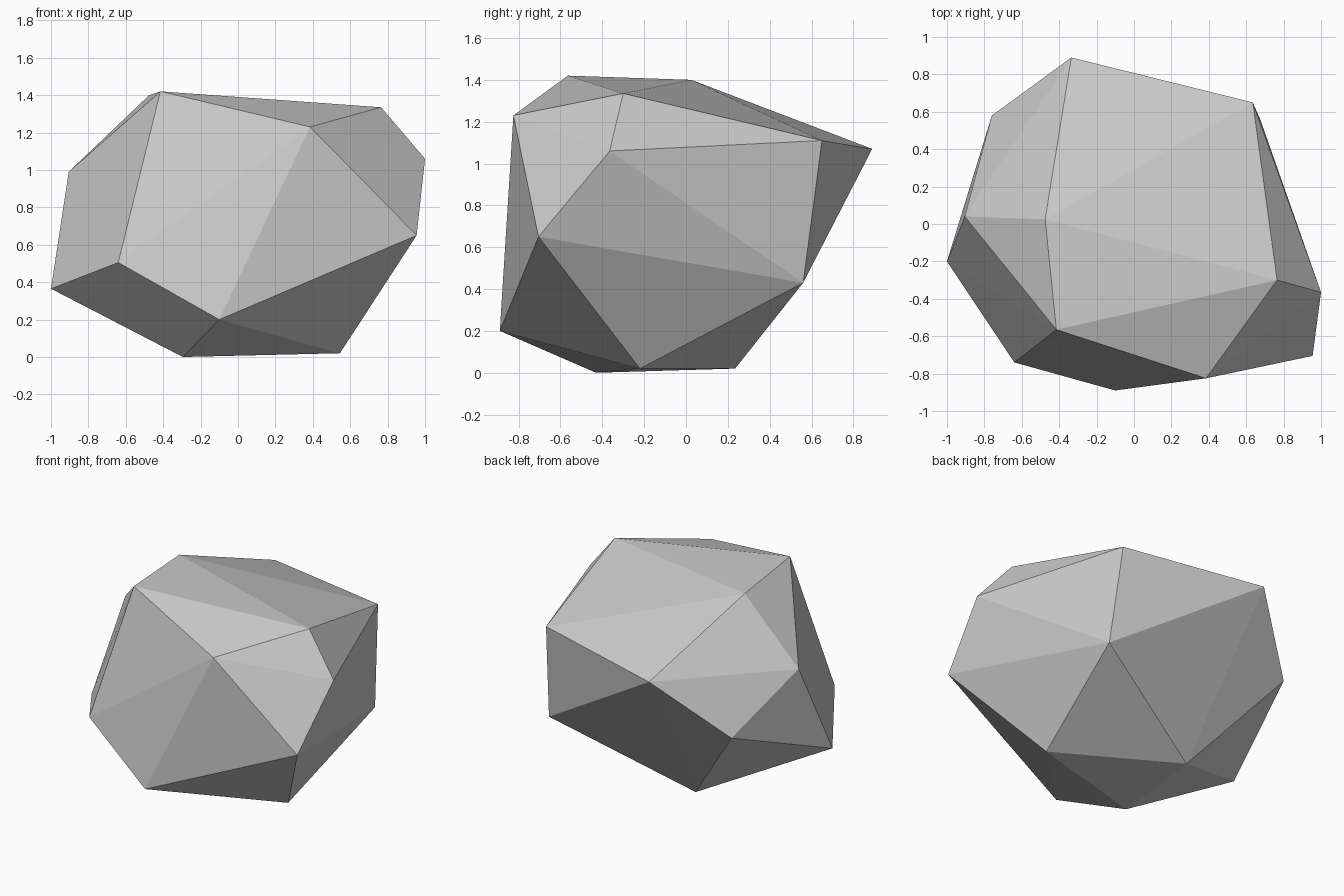
import bpy
import bmesh

# Remove the default object
default_cube = bpy.data.objects.get("Cube")
if default_cube:
    bpy.data.objects.remove(default_cube, do_unlink=True)


def make_material(name, colour):
    material = bpy.data.materials.new(name)
    material.use_nodes = True
    material.diffuse_color = colour
    shader = next(n for n in material.node_tree.nodes if n.type == "BSDF_PRINCIPLED")
    shader.inputs["Base Color"].default_value = colour
    return material


def make_hull(name, corners, material):
    """Wrap a flat-faced convex stone around its corner points."""
    shape = bmesh.new()
    for corner in corners:
        shape.verts.new(corner)
    result = bmesh.ops.convex_hull(shape, input=list(shape.verts))
    spare = set(result["geom_interior"] + result["geom_unused"])
    loose = [item for item in spare if isinstance(item, bmesh.types.BMVert)]
    bmesh.ops.delete(shape, geom=loose, context="VERTS")
    bmesh.ops.recalc_face_normals(shape, faces=list(shape.faces))
    for face in shape.faces:
        face.smooth = False
    mesh = bpy.data.meshes.new(name)
    shape.to_mesh(mesh)
    shape.free()
    mesh.materials.append(material)
    stone = bpy.data.objects.new(name, mesh)
    bpy.context.collection.objects.link(stone)
    return stone


# Corners of the boulder, grouped by height
crown = [(-.415, -.565, 1.42), (-.475, .025, 1.4), (.765, -.3, 1.335), (.385, -.825, 1.23)]
shoulder = [(.635, .65, 1.11), (-.335, .89, 1.07), (1, -.365, 1.06), (-.905, .04, .99)]
waist = [(-.76, .58, .67), (.955, -.705, .65), (-.64, -.74, .505), (.675, .56, .43),
         (-1, -.2, .365), (-.1, -.89, .2)]
base = [(.545, -.22, .02), (-.24, .235, .02), (-.295, -.43, 0)]

stone_grey = make_material("stone grey", (.6, .6, .6, 1))
make_hull("boulder", crown + shoulder + waist + base, stone_grey)
